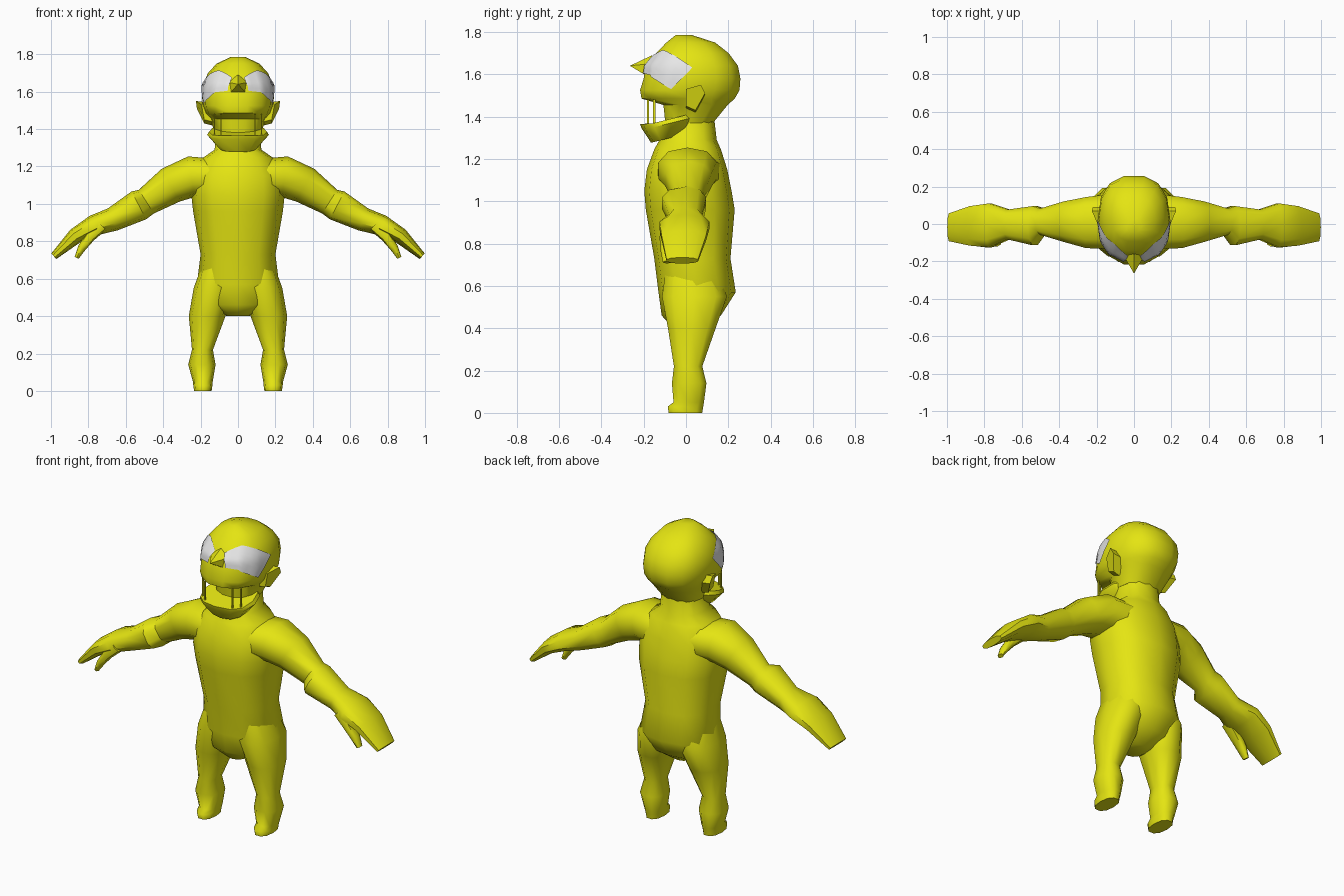
import bpy, bmesh, math
from mathutils import Vector

if "Cube" in bpy.data.objects:
    bpy.data.objects.remove(bpy.data.objects["Cube"])


def material(name, rgb):
    m = bpy.data.materials.new(name)
    m.diffuse_color = (*rgb, 1)
    m.use_nodes = True
    m.node_tree.nodes["Principled BSDF"].inputs["Base Color"].default_value = m.diffuse_color
    return m


YELLOW = material("yellow_skin", (0.78, 0.78, 0.006))
WHITE = material("eye_white", (0.8, 0.8, 0.8))


def finish(name, bm, mat, mirror=False, angle=50):
    bmesh.ops.recalc_face_normals(bm, faces=bm.faces)
    me = bpy.data.meshes.new(name)
    bm.to_mesh(me)
    bm.free()
    me.materials.append(mat)
    me.shade_smooth()
    me.set_sharp_from_angle(angle=math.radians(angle))
    ob = bpy.data.objects.new(name, me)
    bpy.context.collection.objects.link(ob)
    if mirror:
        ob.modifiers.new("mirror", 'MIRROR').use_mirror_merge = False
    return ob


def loft(name, rings, mirror=False):
    """Skin a list of equal-length point rings and cap both ends."""
    bm = bmesh.new()
    vs = [[bm.verts.new(p) for p in r] for r in rings]
    n = len(vs[0])
    for a, b in zip(vs, vs[1:]):
        for i in range(n):
            j = (i + 1) % n
            bm.faces.new((a[i], a[j], b[j], b[i]))
    bm.faces.new(vs[0])
    bm.faces.new(vs[-1])
    return finish(name, bm, YELLOW, mirror)


def oval(n, p=0.85):
    """Unit rounded-box outline."""
    for i in range(n):
        a = math.tau * i / n
        c, s = math.cos(a), math.sin(a)
        yield math.copysign(abs(c) ** p, c), math.copysign(abs(s) ** p, s)


def level(z, cx, w, yf, yb, n=12):
    """Horizontal ring from half width and front/back depth."""
    return [(cx + w * c, (yf + yb) / 2 + (yb - yf) / 2 * s, z) for c, s in oval(n)]


def limb(name, path, n=10):
    """Limb in the xz plane; each point is x, z, half thickness, front y, back y."""
    pts = [Vector((q[0], 0, q[1])) for q in path]
    rings = []
    for i, (x, z, t, yf, yb) in enumerate(path):
        d = (pts[min(i + 1, len(pts) - 1)] - pts[max(i - 1, 0)]).normalized()
        up = Vector((-d.z, 0, d.x))
        rings.append([pts[i] + up * t * c + Vector((0, (yf + yb) / 2 + (yb - yf) / 2 * s, 0))
                      for c, s in oval(n)])
    return loft(name, rings, True)


# Torso and neck
loft("torso", [level(z, 0, w, f, b) for z, w, f, b in [
    (1.42, .115, -.09, .13), (1.29, .125, -.125, .145), (1.245, .19, -.15, .165),
    (1.15, .245, -.185, .195), (1.05, .25, -.197, .215), (.96, .24, -.19, .23),
    (.73, .20, -.15, .21), (.57, .22, -.13, .235), (.46, .165, -.115, .165),
    (.40, .06, -.06, .08)]])

# Legs with feet
loft("legs", [level(z, x, w, f, b, 10) for z, x, w, f, b in [
    (.68, .10, .09, -.10, .15), (.55, .13, .107, -.12, .20), (.40, .165, .098, -.09, .145),
    (.22, .19, .056, -.06, .08), (.14, .193, .073, -.07, .10), (.05, .188, .053, -.062, .088),
    (.03, .188, .051, -.09, .085), (0, .188, .047, -.085, .08)]], True)

# Arms with broad flat hands, and thumbs
limb("arms", [(.10, 1.14, .10, -.14, .17), (.25, 1.145, .11, -.135, .15),
              (.36, 1.10, .10, -.10, .125), (.49, 1.012, .075, -.06, .085),
              (.53, .992, .084, -.118, .10), (.67, .917, .064, -.085, .08),
              (.77, .885, .056, -.13, .115), (.87, .828, .043, -.12, .10),
              (.985, .72, .02, -.095, .06)])
limb("thumbs", [(.73, .885, .035, -.12, -.04), (.79, .825, .028, -.125, -.055),
                (.835, .765, .022, -.12, -.06), (.863, .712, .012, -.11, -.07)], 8)

# Head down to the upper lip and the recessed mouth
head = loft("head", [level(z, 0, w, f, b, 14) for z, w, f, b in [
    (1.785, .04, -.05, .03), (1.75, .115, -.095, .14), (1.70, .16, -.145, .205),
    (1.64, .188, -.195, .25), (1.58, .193, -.205, .262), (1.525, .188, -.222, .258),
    (1.485, .172, -.215, .235), (1.455, .15, -.11, .20), (1.37, .12, -.10, .13)]])

# Jaw, rising slightly toward the back
jaw = [level(z, 0, w, f, b) for z, w, f, b in [
    (1.365, .155, -.217, .05), (1.345, .165, -.21, .06), (1.275, .105, -.165, .04)]]
loft("jaw", [[(x, y, z + .25 * max(0, y + .17)) for x, y, z in r] for r in jaw])

# Pointed nose
bm = bmesh.new()
base = [bm.verts.new(p) for p in
        [(0, -.16, 1.69), (.055, -.17, 1.65), (.04, -.19, 1.595), (-.04, -.19, 1.595), (-.055, -.17, 1.65)]]
tip = bm.verts.new((0, -.265, 1.64))
for i in range(5):
    bm.faces.new((base[i], base[(i + 1) % 5], tip))
bm.faces.new(base)
finish("nose", bm, YELLOW)

# Ears: a side outline flared outward at the back
bm = bmesh.new()
edge = [(0, 1.53, .195), (.07, 1.55, .225), (.09, 1.51, .22), (.045, 1.43, .18), (0, 1.45, .18)]
outer = [bm.verts.new((x, y, z)) for y, z, x in edge]
inner = [bm.verts.new((.14, y, z - .01)) for y, z, x in edge]
bm.faces.new(outer)
bm.faces.new(inner)
for i in range(5):
    j = (i + 1) % 5
    bm.faces.new((outer[i], outer[j], inner[j], inner[i]))
finish("ears", bm, YELLOW, True, 30)

# Eye plates wrapped onto the head
bm = bmesh.new()
top, low = bm.verts.new((.10, -.11, 1.715)), bm.verts.new((.13, -.19, 1.60))
a, b = bm.verts.new((.03, -.17, 1.675)), bm.verts.new((.06, -.21, 1.605))
c, d = bm.verts.new((.19, -.07, 1.53)), bm.verts.new((.19, .03, 1.63))
bm.faces.new((a, b, low, top))
bm.faces.new((top, low, c, d))
bmesh.ops.subdivide_edges(bm, edges=bm.edges[:], cuts=5, use_grid_fill=True)
bmesh.ops.recalc_face_normals(bm, faces=bm.faces)
eyes = finish("eyes", bm, WHITE)
wrap = eyes.modifiers.new("wrap", 'SHRINKWRAP')
wrap.target = head
wrap.wrap_method = 'NEAREST_SURFACEPOINT'
wrap.wrap_mode = 'ABOVE_SURFACE'
wrap.offset = .007
eyes.modifiers.new("mirror", 'MIRROR')

# Thin fangs between the lips
bm = bmesh.new()
for x, y in ((.09, -.18), (.125, -.15)):
    verts = bmesh.ops.create_cube(bm, size=1)["verts"]
    for v in verts:
        v.co = Vector((x + v.co.x * .006, y + v.co.y * .01, 1.42 + v.co.z * .12))
finish("fangs", bm, YELLOW, True, 30)
